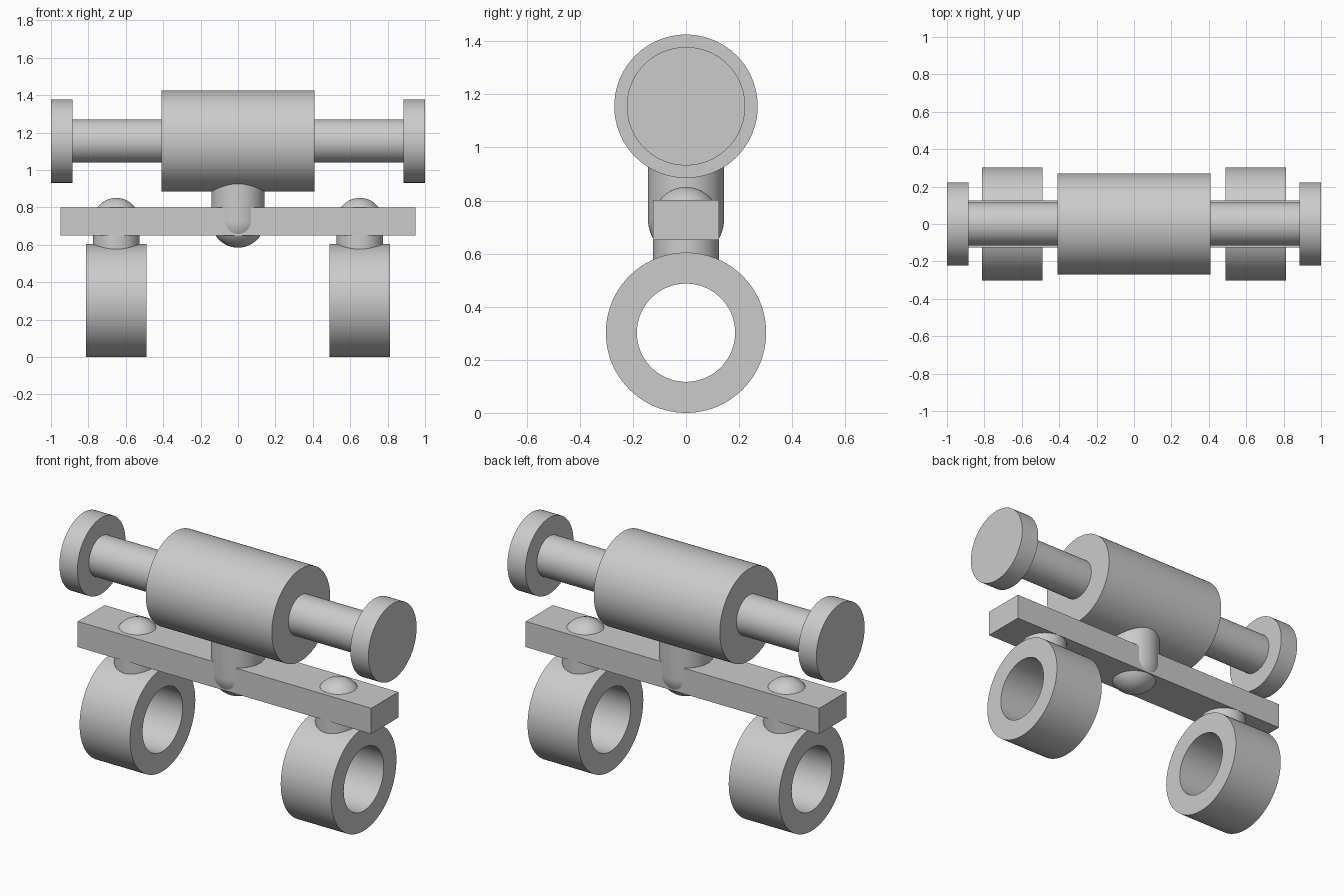
import bpy
from math import pi, cos, sin, radians
from mathutils import Matrix

cube = bpy.data.objects.get("Cube")
if cube:
    bpy.data.objects.remove(cube, do_unlink=True)

SEGMENTS = 96
GREY = (0.6, 0.6, 0.6, 1.0)

metal = bpy.data.materials.new("plain grey")
metal.use_nodes = True
metal.diffuse_color = GREY
metal.node_tree.nodes["Principled BSDF"].inputs["Base Color"].default_value = GREY


def finish(obj, name):
    obj.name = name
    obj.data.materials.append(metal)
    bpy.ops.object.select_all(action="DESELECT")
    obj.select_set(True)
    bpy.context.view_layer.objects.active = obj
    bpy.ops.object.shade_smooth_by_angle(angle=radians(30))


def lathe(name, profile, location, along_x=False, closed=False):
    """Revolve (radius, height) points, listed bottom to top on the outside."""
    verts, rings = [], []
    for r, h in profile:
        n = SEGMENTS if r > 1e-5 else 1
        rings.append([len(verts) + i for i in range(n)])
        verts += [(r * cos(2 * pi * i / n), r * sin(2 * pi * i / n), h) for i in range(n)]
    faces = []
    pairs = list(zip(rings, rings[1:])) + ([(rings[-1], rings[0])] if closed else [])
    for low, high in pairs:
        for i in range(SEGMENTS):
            j = (i + 1) % SEGMENTS
            quad = [low[i % len(low)], low[j % len(low)], high[j % len(high)], high[i % len(high)]]
            faces.append(list(dict.fromkeys(quad)))
    mesh = bpy.data.meshes.new(name)
    mesh.from_pydata(verts, [], faces)
    if along_x:
        mesh.transform(Matrix.Rotation(pi / 2, 4, "Y"))
    mesh.update()
    obj = bpy.data.objects.new(name, mesh)
    obj.location = location
    bpy.context.collection.objects.link(obj)
    finish(obj, name)


def cylinder(name, radius, x0, x1, z):
    half = (x1 - x0) / 2
    lathe(name, [(0, -half), (radius, -half), (radius, half), (0, half)],
          ((x0 + x1) / 2, 0, z), along_x=True)


def dome(radius, steps=20):
    """Upper half of a sphere, from its rim to its pole."""
    arc = [(radius * cos(pi / 2 * i / steps), radius * sin(pi / 2 * i / steps)) for i in range(steps)]
    return arc + [(0, radius)]


# Upper barrel with rods and end discs
AXLE_Z = 1.155
cylinder("barrel", 0.27, -0.408, 0.408, AXLE_Z)
for side, s in (("left", 1), ("right", -1)):
    cylinder(side + "_rod", 0.116, *sorted((0.38 * s, 0.9 * s)), AXLE_Z)
    cylinder(side + "_end_disc", 0.223, *sorted((0.884 * s, s)), AXLE_Z)

# Crossbar
bpy.ops.mesh.primitive_cube_add(size=1, location=(0, 0, 0.726))
bar = bpy.context.object
bar.data.transform(Matrix.Diagonal((1.9, 0.25, 0.15, 1)))
finish(bar, "crossbar")

# Central pin, rounded at the bottom
lower = [(r, -h) for r, h in reversed(dome(0.143))]
lathe("central_pin", lower + [(0.143, 0.25), (0, 0.25)], (0, 0, 0.728))

# Hanging rings on pins rounded at the top
for side, s in (("left", 1), ("right", -1)):
    x = 0.651 * s
    lathe(side + "_pin", [(0, -0.19), (0.124, -0.19)] + dome(0.124), (x, 0, 0.727))
    lathe(side + "_ring", [(0.185, -0.163), (0.302, -0.163), (0.302, 0.163), (0.185, 0.163)],
          (x, 0, 0.302), along_x=True, closed=True)
